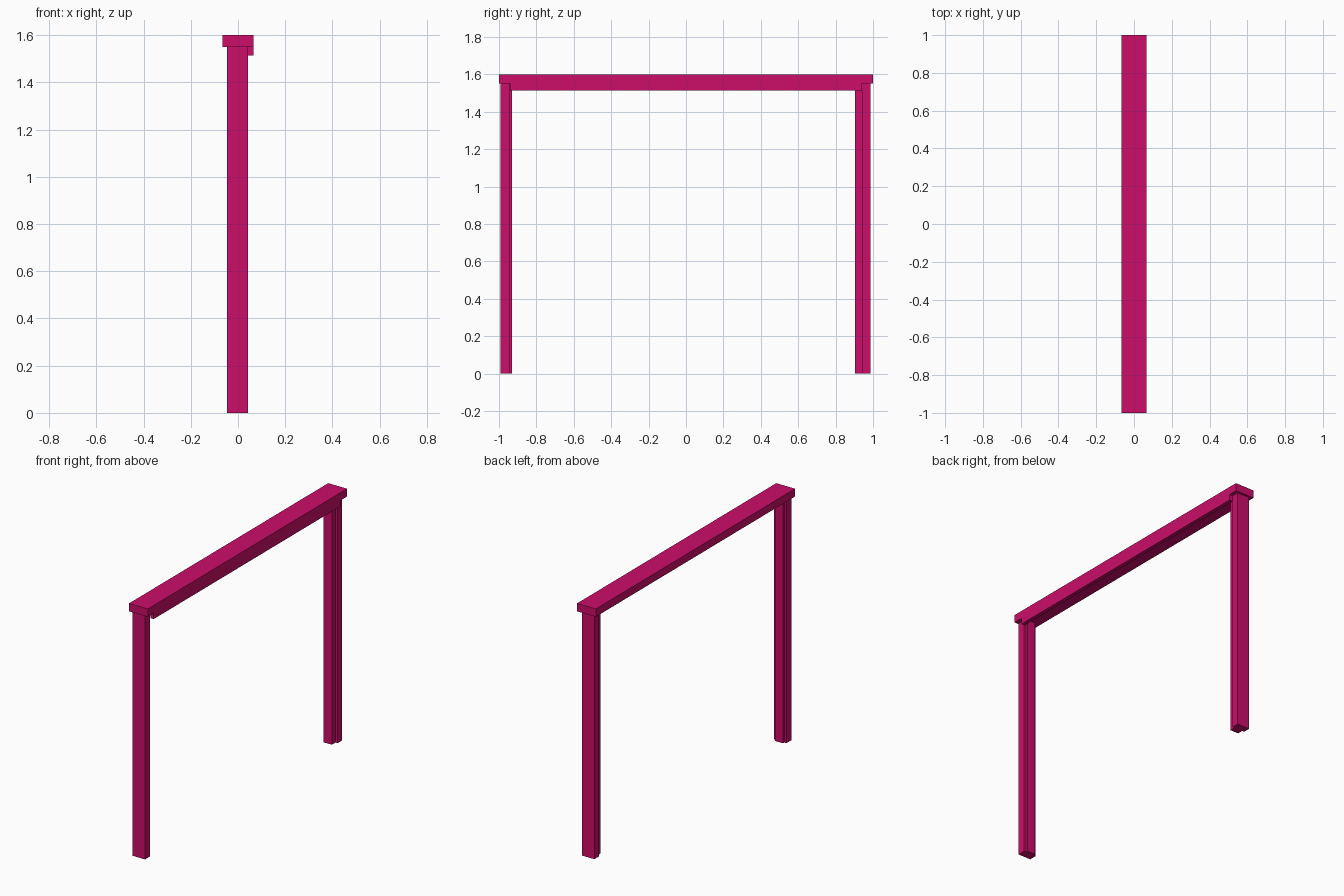
import bpy
import bmesh

old = bpy.data.objects.get("Cube")
if old:
    bpy.data.objects.remove(old, do_unlink=True)

# Single painted finish
paint = bpy.data.materials.new("magenta_paint")
paint.use_nodes = True
colour = (0.604, 0.004, 0.144, 1.0)
paint.diffuse_color = colour
paint.node_tree.nodes["Principled BSDF"].inputs["Base Color"].default_value = colour


def extrude_profile(name, points, z0, z1):
    """Extrude a flat xy outline upward from z0 to z1."""
    bm = bmesh.new()
    base = bm.faces.new([bm.verts.new((x, y, z0)) for x, y in points])
    top = bmesh.ops.extrude_face_region(bm, geom=[base], use_keep_orig=True)
    moved = [v for v in top["geom"] if isinstance(v, bmesh.types.BMVert)]
    bmesh.ops.translate(bm, verts=moved, vec=(0, 0, z1 - z0))
    bmesh.ops.recalc_face_normals(bm, faces=bm.faces)
    mesh = bpy.data.meshes.new(name)
    bm.to_mesh(mesh)
    bm.free()
    mesh.materials.append(paint)
    obj = bpy.data.objects.new(name, mesh)
    bpy.context.collection.objects.link(obj)
    return obj


def rectangle(x0, x1, y0, y1):
    return [(x0, y0), (x1, y0), (x1, y1), (x0, y1)]


def post(name, outer, step, inner):
    """T-shaped post: wide outer slab with a narrower tongue facing inward."""
    left, right, inset = -0.046, 0.042, 0.015
    outline = [(left, outer), (right, outer), (right, step),
               (right - inset, step), (right - inset, inner),
               (left + inset, inner), (left + inset, step), (left, step)]
    return extrude_profile(name, outline, 0, 1.55)


# Upright posts
post("front_post", -0.993, -0.943, -0.93)
post("back_post", 0.986, 0.941, 0.904)

# Top beam with a hanging lip along one edge
extrude_profile("top_beam", rectangle(-0.066, 0.066, -1, 1), 1.55, 1.6)
extrude_profile("beam_lip", rectangle(0.042, 0.066, -0.94, 0.94), 1.513, 1.55)
